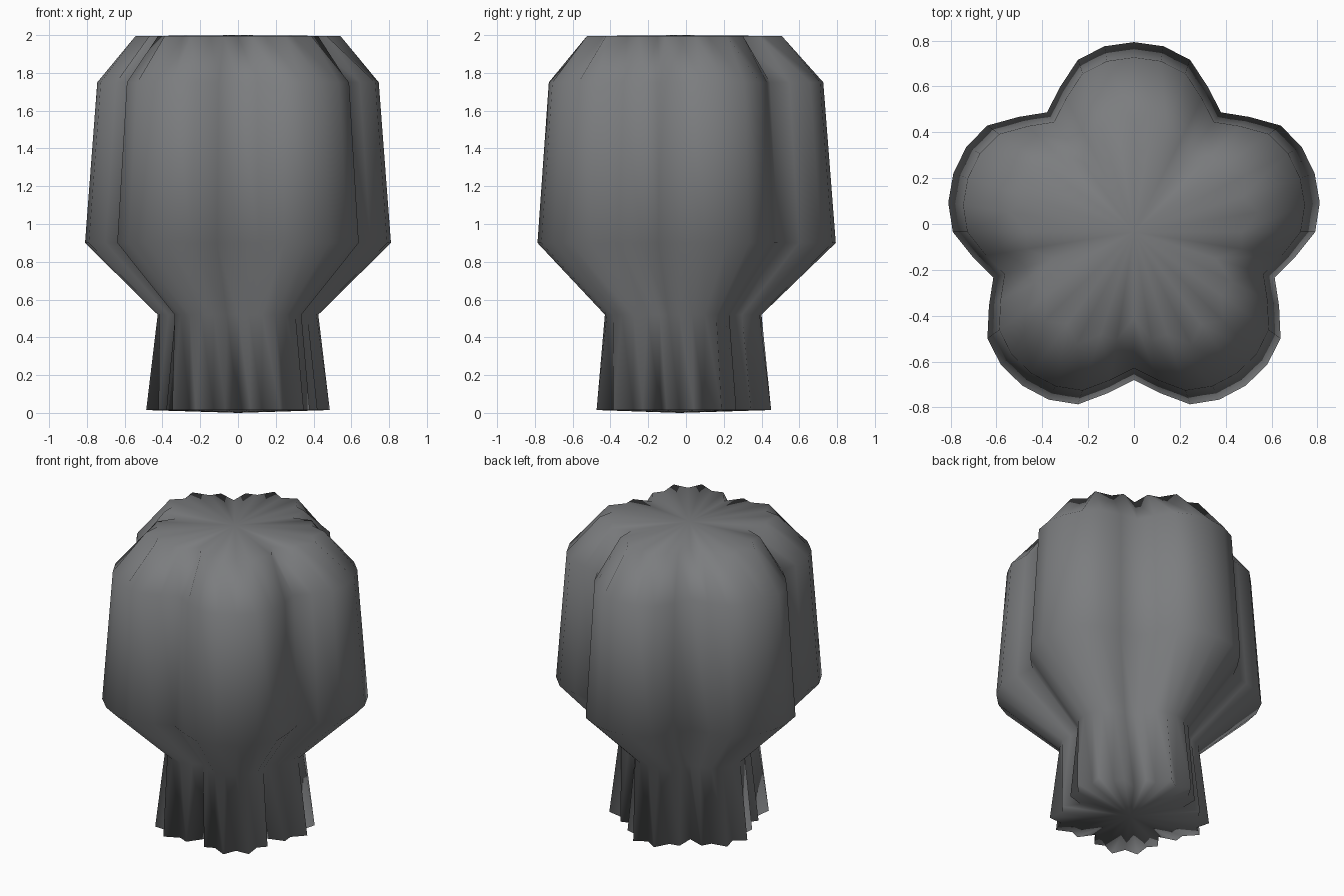
import bpy, bmesh, math

if "Cube" in bpy.data.objects:
    bpy.data.objects.remove(bpy.data.objects["Cube"])

# One half lobe of the cross-section: radius every 9 degrees, crest to valley
HALF_LOBE = [0.828, 0.82, 0.79, 0.71, 0.645]
COUNT, CENTRE_Y = 40, -0.035

# Profile: height, scale of the cross-section, depth of the pleats
PROFILE = [(0.015, 0.60, 0.06), (0.52, 0.525, 0.0), (0.90, 1.0, 0.0),
           (1.75, 0.92, 0.0), (1.995, 0.67, 0.06)]


def ring(bm, z, scale, pleat):
    verts = []
    for k in range(COUNT):
        a = math.radians(90 - 9 * k)
        step = k % 8
        r = HALF_LOBE[min(step, 8 - step)] * scale
        if k % 2 == 0:
            r -= pleat
        verts.append(bm.verts.new((r * math.cos(a), r * math.sin(a) + CENTRE_Y, z)))
    return verts


# Five-lobed body lofted through the rings, closed by shallow fans
bm = bmesh.new()
rings = [ring(bm, *p) for p in PROFILE]
bottom = bm.verts.new((0, CENTRE_Y, 0))
top = bm.verts.new((0, CENTRE_Y, 2))
for i in range(COUNT):
    j = (i + 1) % COUNT
    for lo, hi in zip(rings, rings[1:]):
        bm.faces.new((lo[i], lo[j], hi[j], hi[i]))
    bm.faces.new((rings[0][j], rings[0][i], bottom))
    bm.faces.new((rings[-1][i], rings[-1][j], top))
bmesh.ops.recalc_face_normals(bm, faces=bm.faces)
for f in bm.faces:
    f.smooth = True

mesh = bpy.data.meshes.new("lobed_knob")
bm.to_mesh(mesh)
bm.free()
grey = bpy.data.materials.new("mid grey")
grey.diffuse_color = (0.2, 0.205, 0.212, 1)
grey.use_nodes = True
grey.node_tree.nodes["Principled BSDF"].inputs["Base Color"].default_value = grey.diffuse_color
mesh.materials.append(grey)
bpy.context.collection.objects.link(bpy.data.objects.new("lobed_knob", mesh))
